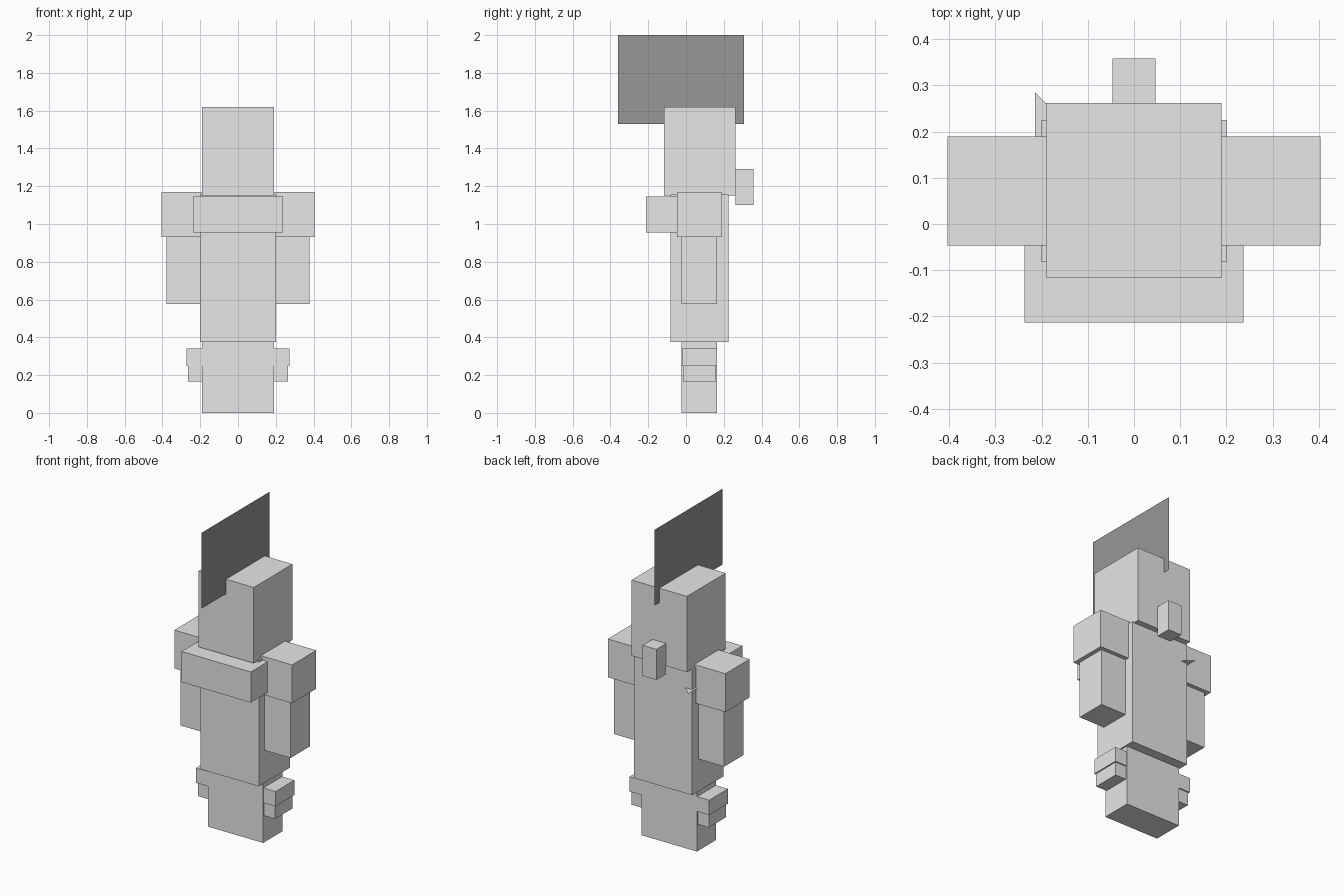
import bpy

if "Cube" in bpy.data.objects:
    bpy.data.objects.remove(bpy.data.objects["Cube"])


def make_material(name, value):
    mat = bpy.data.materials.new(name)
    mat.diffuse_color = (value, value, value, 1)
    mat.use_nodes = True
    mat.node_tree.nodes["Principled BSDF"].inputs["Base Color"].default_value = mat.diffuse_color
    return mat


GREY = make_material("light grey", 0.8)
DARK = make_material("dark grey", 0.31)


def mesh_object(name, verts, faces, mat):
    mesh = bpy.data.meshes.new(name)
    mesh.from_pydata(verts, [], faces)
    mesh.materials.append(mat)
    obj = bpy.data.objects.new(name, mesh)
    bpy.context.collection.objects.link(obj)
    return obj


def box(name, x, y, z, mat=GREY):
    """Box from (min, max) ranges along each axis."""
    verts = [(a, b, c) for a in x for b in y for c in z]
    faces = [(0, 1, 3, 2), (4, 6, 7, 5), (0, 4, 5, 1),
             (2, 3, 7, 6), (0, 2, 6, 4), (1, 5, 7, 3)]
    return mesh_object(name, verts, faces, mat)


# Central column: legs, torso, head, nose at the back, bar across the chest
box("legs", (-0.19, 0.19), (-0.025, 0.165), (0, 0.40))
box("torso", (-0.20, 0.20), (-0.082, 0.225), (0.375, 1.155))
box("head", (-0.19, 0.19), (-0.117, 0.262), (1.15, 1.62))
box("nose", (-0.047, 0.047), (0.262, 0.358), (1.10, 1.29))
box("chest_bar", (-0.237, 0.237), (-0.213, -0.025), (0.955, 1.145))

# Paired parts on both sides
for side, s in (("left", -1), ("right", 1)):
    def pair(name, x0, x1, y, z):
        box(f"{side}_{name}", sorted((s * x0, s * x1)), y, z)

    pair("shoulder", 0.167, 0.404, (-0.047, 0.19), (0.932, 1.17))
    pair("arm", 0.19, 0.378, (-0.025, 0.165), (0.577, 1.15))
    pair("knee_pad", 0.17, 0.273, (-0.022, 0.163), (0.248, 0.34))
    pair("shin_pad", 0.17, 0.265, (-0.015, 0.155), (0.165, 0.248))

# Upright crest sheet through the head
mesh_object("crest", [(0, -0.36, 1.53), (0, 0.308, 1.53), (0, 0.308, 2.0), (0, -0.36, 2.0)],
            [(0, 1, 2, 3)], DARK)

# Small flat flap poking out behind the left shoulder
mesh_object("back_flap", [(-0.214, 0.285, 1.03), (-0.214, 0.05, 1.03), (0.02, 0.05, 1.03)],
            [(0, 1, 2)], GREY)
